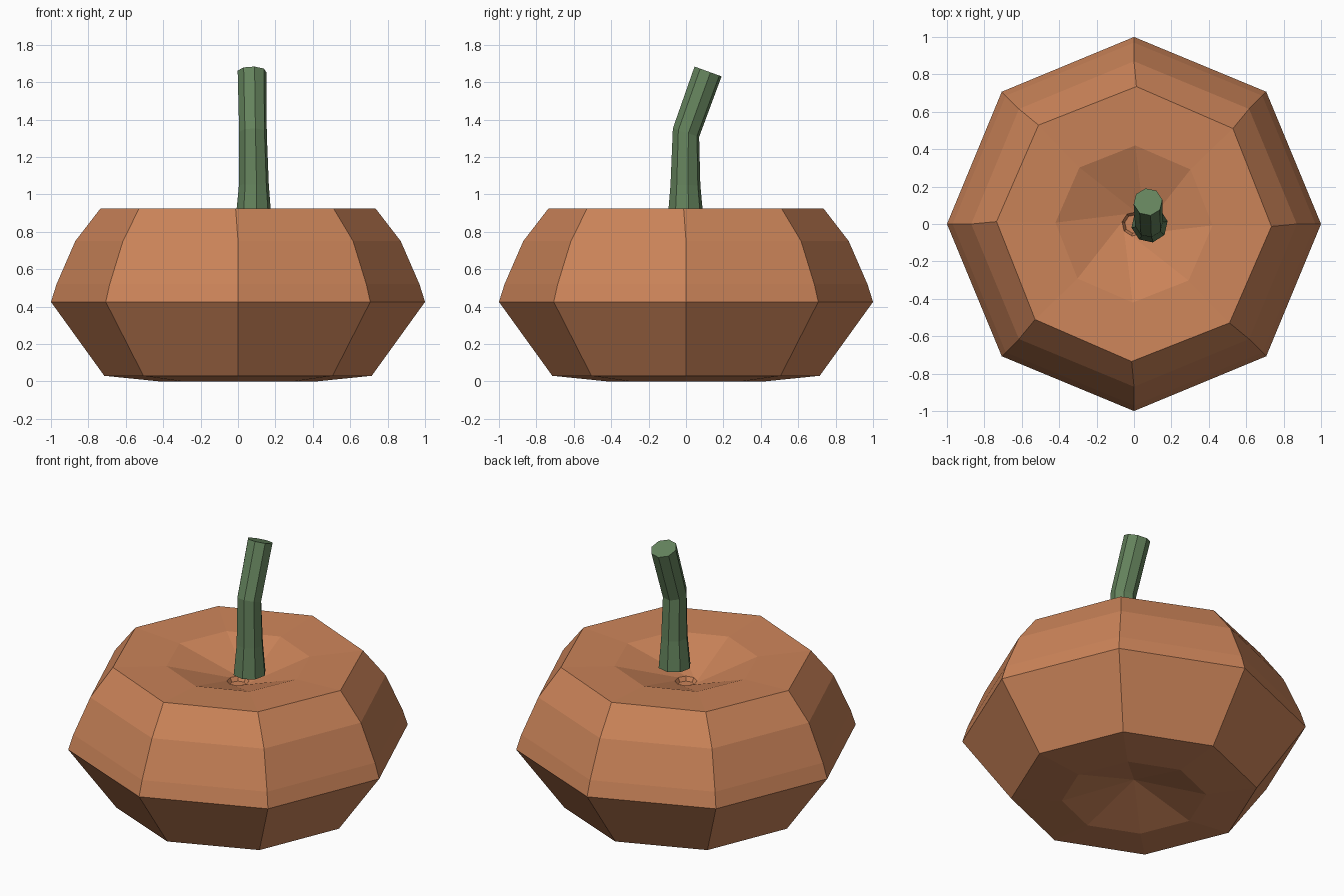
import bpy, bmesh
from math import cos, sin, radians, pi
from mathutils import Vector, Matrix

if "Cube" in bpy.data.objects:
    bpy.data.objects.remove(bpy.data.objects["Cube"])

SIDES = 8


def material(name, color):
    mat = bpy.data.materials.new(name)
    mat.diffuse_color = color
    mat.use_nodes = True
    mat.node_tree.nodes["Principled BSDF"].inputs["Base Color"].default_value = mat.diffuse_color
    return mat


def skin(name, rings, start_tip, mat):
    """Join rings of points bottom to top; optionally start from a single tip."""
    bm = bmesh.new()
    loops = [[bm.verts.new(p) for p in ring] for ring in rings]
    for low, high in zip(loops, loops[1:]):
        for i in range(SIDES):
            j = (i + 1) % SIDES
            bm.faces.new((low[i], low[j], high[j], high[i]))
    bm.faces.new(loops[-1])
    if start_tip is None:
        bm.faces.new(loops[0][::-1])
    else:
        tip = bm.verts.new(start_tip)
        for i in range(SIDES):
            bm.faces.new((tip, loops[0][(i + 1) % SIDES], loops[0][i]))
    bmesh.ops.recalc_face_normals(bm, faces=bm.faces)
    mesh = bpy.data.meshes.new(name)
    bm.to_mesh(mesh)
    bm.free()
    mesh.materials.append(mat)
    obj = bpy.data.objects.new(name, mesh)
    bpy.context.collection.objects.link(obj)
    return obj


def ring(center, radius, phase=0.0, tilt=0.0):
    """Octagon around center; tilt leans it towards +y."""
    turn = Matrix.Rotation(radians(-tilt), 3, 'X')
    pts = []
    for i in range(SIDES):
        a = 2 * pi * i / SIDES + radians(phase)
        pts.append(Vector(center) + turn @ Vector((radius * cos(a), radius * sin(a), 0)))
    return pts


# Pumpkin body: radius, height, twist in degrees; hollow below and dished on top
profile = [
    (0.42, 0.00, 0), (0.715, 0.03, 0), (1.00, 0.425, 0), (0.97, 0.52, 0),
    (0.87, 0.75, 0), (0.735, 0.925, -1), (0.42, 0.91, -1), (0.065, 0.785, -55),
    (0.05, 0.76, -55),
]
orange = material("pumpkin_orange", (0.60, 0.23, 0.10, 1))
skin("pumpkin_body", [ring((0, 0, z), r, t) for r, z, t in profile], (0, 0, 0.12), orange)

# Stem: flared foot, upright shaft, bent back at the top
stem_path = [
    ((0.083, -0.002, 0.86), 0.098, 0), ((0.085, -0.003, 1.05), 0.081, 2),
    ((0.08, 0.0, 1.33), 0.075, 18), ((0.075, 0.118, 1.657), 0.078, 20),
]
green = material("stem_green", (0.13, 0.23, 0.11, 1))
skin("stem", [ring(c, r, 10, tilt) for c, r, tilt in stem_path], None, green)
